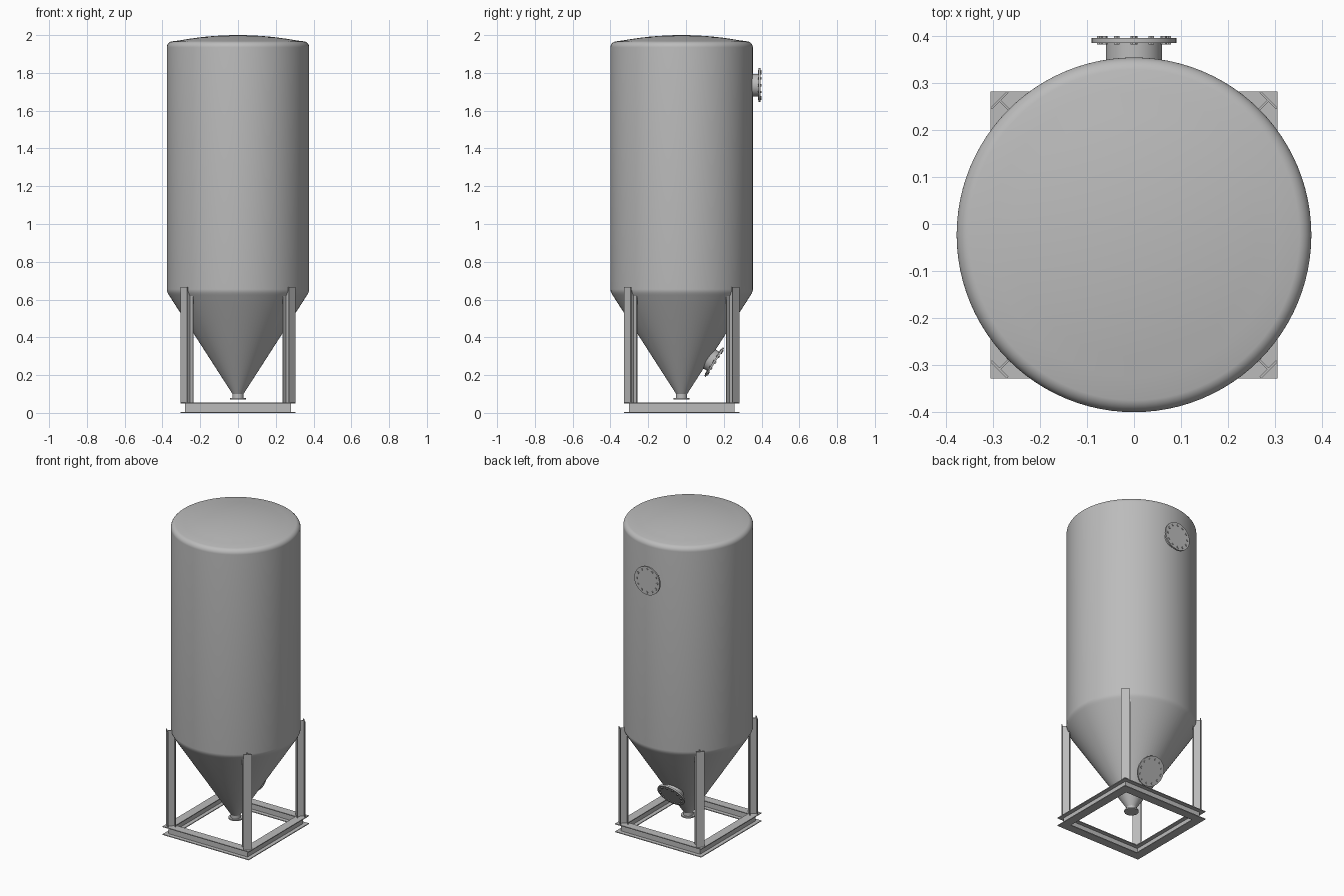
import bpy, bmesh, math
from mathutils import Matrix, Vector

cube = bpy.data.objects.get("Cube")
if cube:
    bpy.data.objects.remove(cube, do_unlink=True)

AXIS_Y = -0.023          # vessel axis
HALF = 0.305             # half width of the base frame
BEAM = 0.055             # base beam size
T = 0.005                # steel plate thickness

steel = bpy.data.materials.new("grey_steel")
steel.use_nodes = True
GREY = (0.5, 0.5, 0.5, 1)
steel.diffuse_color = GREY
steel.node_tree.nodes["Principled BSDF"].inputs["Base Color"].default_value = GREY


def finish(name, bm, matrix=Matrix(), smooth=False):
    bmesh.ops.recalc_face_normals(bm, faces=bm.faces)
    mesh = bpy.data.meshes.new(name)
    bm.to_mesh(mesh)
    bm.free()
    mesh.materials.append(steel)
    obj = bpy.data.objects.new(name, mesh)
    obj.matrix_world = Matrix.Translation((0, AXIS_Y, 0)) @ matrix
    bpy.context.collection.objects.link(obj)
    if smooth:
        bpy.ops.object.select_all(action='DESELECT')
        obj.select_set(True)
        bpy.context.view_layer.objects.active = obj
        bpy.ops.object.shade_smooth_by_angle(angle=math.radians(32))
    return obj


def lathe(name, profile, matrix=Matrix(), steps=96):
    """Spin a list of (radius, height) points round the local z axis."""
    bm = bmesh.new()
    verts = [bm.verts.new((r, 0, z)) for r, z in profile]
    edges = [bm.edges.new(pair) for pair in zip(verts, verts[1:])]
    bmesh.ops.spin(bm, geom=verts + edges, cent=(0, 0, 0), axis=(0, 0, 1),
                   angle=math.tau, steps=steps)
    bmesh.ops.remove_doubles(bm, verts=bm.verts, dist=1e-5)
    return finish(name, bm, matrix, True)


def i_section(width, depth):
    """Outline of an I beam: flanges along x, web along y, centred."""
    w, d, t = width / 2, depth / 2, T / 2
    quarter = [(w, d), (w, d - T), (t, d - T)]
    right = quarter + [(x, -y) for x, y in reversed(quarter)]
    return right + [(-x, -y) for x, y in right]


def loft(name, start, end, matrix=Matrix()):
    """Closed prism between two matching outlines."""
    bm = bmesh.new()
    a = [bm.verts.new(p) for p in start]
    b = [bm.verts.new(p) for p in end]
    bm.faces.new(a)
    bm.faces.new(b)
    for i in range(len(a)):
        j = (i + 1) % len(a)
        bm.faces.new((a[i], a[j], b[j], b[i]))
    return finish(name, bm, matrix)


# Vessel: shallow dome, rounded shoulder, cylinder, cone
R, DOME_R, SHOULDER = 0.377, 0.345, 0.032
shell = [(DOME_R * i / 8, 2.0 - 0.035 * (i / 8) ** 2) for i in range(8)]
for i in range(9):
    a = math.radians(78 - 78 * i / 8)
    shell.append((DOME_R + SHOULDER * math.cos(a), 1.935 + SHOULDER * math.sin(a)))
shell += [(R, 0.655), (R - 0.001, 0.645), (R - 0.005, 0.635), (R - 0.011, 0.624),
          (0.029, 0.1)]
lathe("vessel", shell)

# Bottom outlet with flange
lathe("outlet", [(0.029, 0.1), (0.029, 0.08), (0.042, 0.08), (0.042, 0.072), (0, 0.072)])


def manhole(name, origin, normal, length):
    """Short neck with a bolted blind flange."""
    normal = Vector(normal).normalized()
    frame = Matrix.Translation(origin) @ normal.to_track_quat('Z', 'Y').to_matrix().to_4x4()
    face = length
    lathe(name + "_neck", [(0.06, -0.05), (0.06, face - 0.005)], frame, 48)
    lathe(name + "_flange", [(0, face - 0.01), (0.09, face - 0.01), (0.09, face), (0, face)],
          frame, 64)
    bm = bmesh.new()
    for k in range(12):
        place = (Matrix.Rotation(math.tau * k / 12, 4, 'Z')
                 @ Matrix.Translation((0.073, 0, face - 0.004)))
        bmesh.ops.create_cone(bm, cap_ends=True, segments=6, radius1=0.007, radius2=0.007,
                              depth=0.018, matrix=place)
    finish(name + "_bolts", bm, frame)


manhole("upper_manhole", (0, R, 1.735), (0, 1, 0), 0.041)
manhole("lower_manhole", (0, 0.148, 0.285), (0, 0.54, -0.347), 0.034)

# Base frame: four mitred beams
MID = HALF - BEAM / 2
section = i_section(BEAM, BEAM)
for k, side in enumerate(("front", "left", "back", "right")):
    ends = [[(s * (MID - y), y - MID, z + BEAM / 2) for y, z in section] for s in (-1, 1)]
    loft("base_beam_" + side, *ends, Matrix.Rotation(k * math.pi / 2, 4, 'Z'))

# Legs: beams set on the diagonals, with flanges facing the corners
LEG = 0.05
for k, corner in enumerate(("back_left", "back_right", "front_right", "front_left")):
    radius = 0.27 * math.sqrt(2)
    ends = [[(x, y + radius, z) for x, y in i_section(LEG, LEG)] for z in (BEAM, 0.667)]
    loft("leg_" + corner, *ends, Matrix.Rotation(-math.pi / 4 + k * math.pi / 2, 4, 'Z'))
